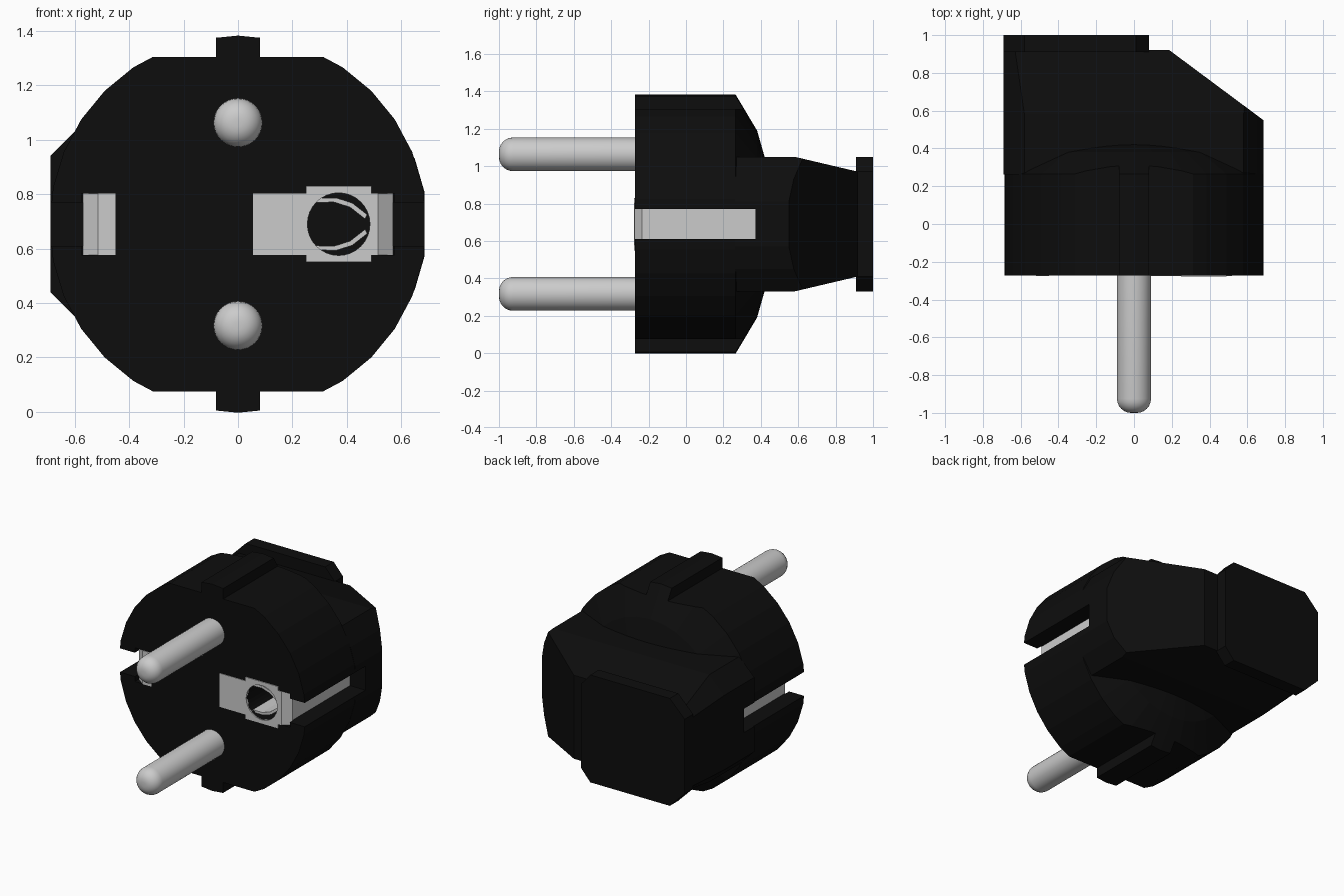
import bpy, bmesh
from math import sin, cos, pi
from mathutils import Vector

if "Cube" in bpy.data.objects:
    bpy.data.objects.remove(bpy.data.objects["Cube"])

ZC = 0.69      # height of the plug axis
black = bpy.data.materials.new("black_plastic")
black.diffuse_color = (0.004, 0.004, 0.004, 1)
black.use_nodes = True
black.node_tree.nodes["Principled BSDF"].inputs["Base Color"].default_value = black.diffuse_color


def finish(name, bm, mat=None):
    bmesh.ops.recalc_face_normals(bm, faces=bm.faces)
    me = bpy.data.meshes.new(name)
    bm.to_mesh(me)
    bm.free()
    ob = bpy.data.objects.new(name, me)
    bpy.context.collection.objects.link(ob)
    if mat:
        me.materials.append(mat)
    return ob


def loft(name, rings, mat=None, cut=None):
    """Closed solid through rings of equal point count; optional plane trim."""
    bm = bmesh.new()
    vs = [[bm.verts.new(p) for p in r] for r in rings]
    n = len(vs[0])
    for a, b in zip(vs, vs[1:]):
        for i in range(n):
            bm.faces.new((a[i], a[(i + 1) % n], b[(i + 1) % n], b[i]))
    bm.faces.new(vs[0])
    bm.faces.new(vs[-1])
    if cut:
        res = bmesh.ops.bisect_plane(bm, geom=bm.verts[:] + bm.edges[:] + bm.faces[:],
                                     plane_co=cut[0], plane_no=cut[1], clear_outer=True)
        edges = [e for e in res["geom_cut"] if isinstance(e, bmesh.types.BMEdge)]
        bmesh.ops.holes_fill(bm, edges=edges)
    return finish(name, bm, mat)


def lathe(name, profile, x=0, z=ZC, n=32, mat=None):
    """Round solid along y from (y, radius) pairs."""
    return loft(name, [[(x + r * cos(2 * pi * i / n), y, z + r * sin(2 * pi * i / n))
                        for i in range(n)] for y, r in profile], mat)


def box(name, x0, x1, y0, y1, z0, z1):
    return loft(name, [[(x0, y, ZC + z0), (x1, y, ZC + z0), (x1, y, ZC + z1), (x0, y, ZC + z1)]
                       for y in (y0, y1)])


def strip(name, pts, half):
    """Extrude an xy outline in z."""
    return loft(name, [[(x, y, ZC + z) for x, y in pts] for z in (-half, half)])


def apply_bool(ob, other, op='DIFFERENCE'):
    m = ob.modifiers.new("bool", 'BOOLEAN')
    m.operation, m.object, m.solver = op, other, 'EXACT'
    bpy.context.view_layer.objects.active = ob
    bpy.ops.object.modifier_apply(modifier=m.name)


# round body with domed back; flats beside the top and bottom ribs
body = lathe("body", [(-0.272, 0.693), (0.265, 0.693), (0.38, 0.50), (0.42, 0.36)], mat=black)

# grip: bulges left, follows the body on the right, trimmed diagonally


def grip_ring(y, h, cx, side):
    half = [(-0.69, side), (-cx, h), (cx - 0.0, h), (0.65, min(0.24, h - 0.02)), (0.685, 0.12)]
    return [(x, y, ZC + z) for x, z in half] + [(x, y, ZC - z) for x, z in reversed(half)]


diag = (Vector((0.08, 1.0, 0)), Vector((0.45, 0.605, 0)).normalized())
grip = loft("grip", [grip_ring(0.262, 0.36, 0.58, 0.25), grip_ring(0.58, 0.36, 0.58, 0.25),
                     grip_ring(0.92, 0.28, 0.63, 0.23)], black, diag)

# flange at the back end
fl = [(-0.69, 0.25), (-0.58, 0.36), (0.01, 0.36), (0.08, 0.28)]
fl = fl + [(x, -z) for x, z in reversed(fl)]
loft("back_flange", [[(x, y, ZC + z) for x, z in fl] for y in (0.91, 1.0)], black)

# cutters: rib flats, side slots, earth socket
cutters = []
for s in (-1, 1):
    for t in (-1, 1):
        c = box("cut", *sorted((s * 0.08, s)), -0.5, 0.6, *sorted((t * 0.615, t)))
        apply_bool(body, c)
        cutters.append(c)
    slot = box("cut", *sorted((s * 0.565, s)), -0.5, 0.372, -0.08, 0.08)
    nook = box("cut", *sorted((s * 0.515, s * 0.575)), -0.5, -0.235, -0.113, 0.113)
    apply_bool(body, slot)
    apply_bool(body, nook)
    apply_bool(grip, slot)
    cutters += [slot, nook]
hole = lathe("cut", [(-0.5, 0.115), (0.1, 0.115)], x=0.37)
apply_bool(body, hole)
cutters.append(hole)

# earth contacts: front plate bent back along the side slot
for s, inner, name in ((1, 0.055, "right_contact"), (-1, 0.45, "left_contact")):
    pts = [(inner, -0.276), (0.515, -0.276), (0.57, -0.235), (0.57, 0.371),
           (0.555, 0.371), (0.555, -0.229), (0.51, -0.262), (inner, -0.262)]
    con = strip(name, [(s * x, y) for x, y in pts], 0.113)
    if s == 1:
        apply_bool(con, hole)
frame = box("socket_frame", 0.25, 0.49, -0.278, -0.262, -0.14, 0.14)
apply_bool(frame, hole)

# curved springs inside the earth socket
for s in (-1, 1):
    arc = [(0.29, 0.095), (0.36, 0.097), (0.42, 0.078), (0.475, 0.035)]
    outline = arc + [(x - 0.008, z - 0.016) for x, z in reversed(arc)]
    loft("socket_spring", [[(x, y, ZC + s * z) for x, z in outline] for y in (-0.25, 0.08)])

for c in cutters:
    bpy.data.objects.remove(c)

# two round pins with rounded tips
tip = [(-0.925 - 0.075 * cos(a), 0.015 + 0.075 * sin(a)) for a in [i * pi / 12 for i in range(7)]]
for s in (-1, 1):
    pin = lathe("pin", tip + [(-0.25, 0.09)], z=ZC + s * 0.373)
    bpy.ops.object.select_all(action='DESELECT')
    pin.select_set(True)
    bpy.context.view_layer.objects.active = pin
    bpy.ops.object.shade_smooth_by_angle()
